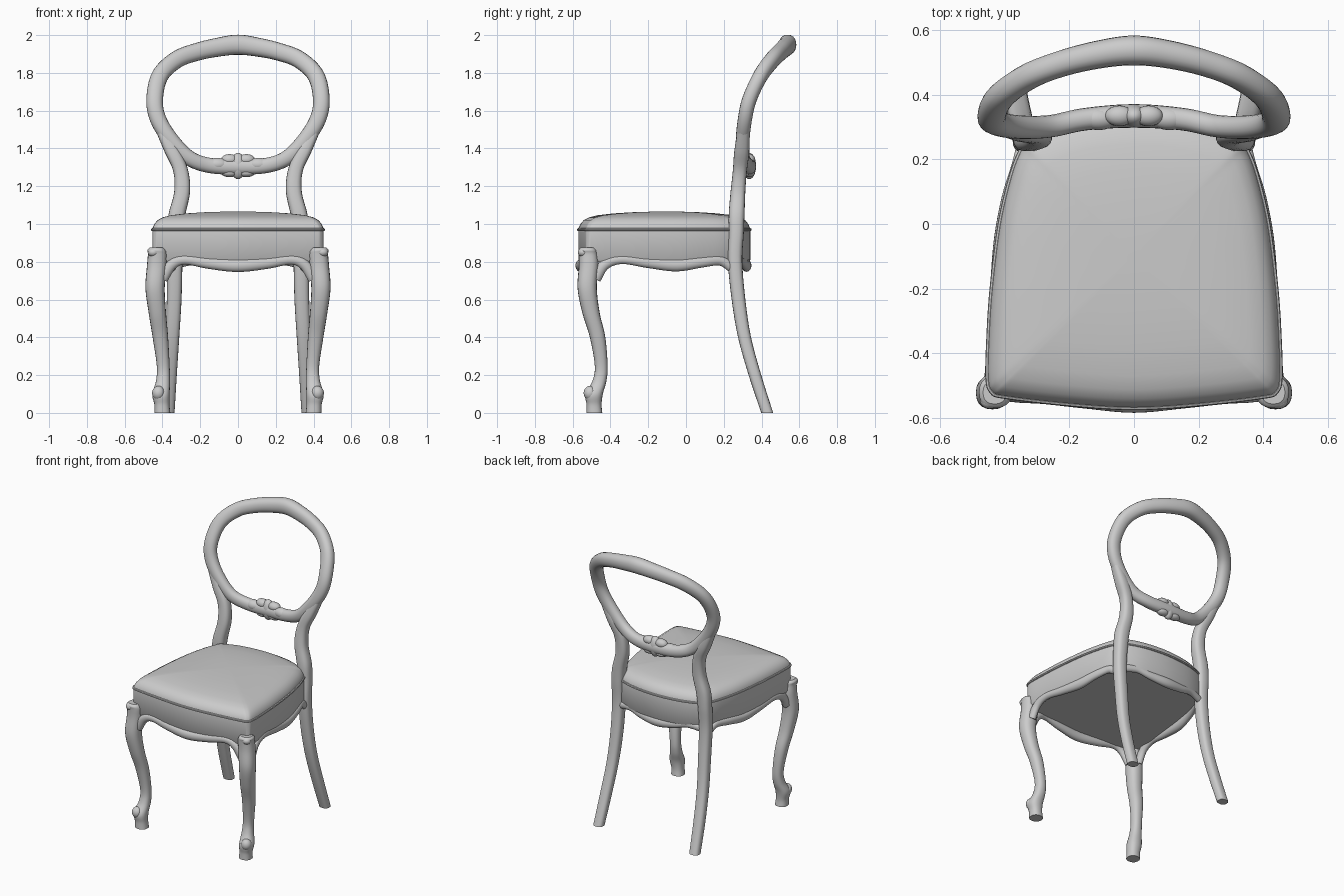
import bpy, bmesh
from math import cos, sin, pi, copysign
from mathutils import Vector

if "Cube" in bpy.data.objects:
    bpy.data.objects.remove(bpy.data.objects["Cube"])


def spline(pts, closed=False, steps=6):
    """Catmull-Rom interpolation of points of any dimension."""
    p, n, out = pts, len(pts), []
    for i in range(n if closed else n - 1):
        q = [p[(i + k) % n] if closed else p[min(max(i + k, 0), n - 1)] for k in (-1, 0, 1, 2)]
        for s in range(steps):
            t = s / steps
            out.append([0.5 * (2 * b + (c - a) * t + (2 * a - 5 * b + 4 * c - d) * t * t
                               + (3 * b - a - 3 * c + d) * t ** 3) for a, b, c, d in zip(*q)])
    if not closed:
        out.append(list(p[-1]))
    return out


def mirrored(half, closed=False):
    """Half path starting at x = 0 -> full path across the centre."""
    left = [(-p[0],) + tuple(p[1:]) for p in reversed(half[1:-1] if closed else half[1:])]
    return list(half) + left if closed else left + list(half)


def loft(name, rings, closed=False, mirror=False):
    bm = bmesh.new()
    vs = [[bm.verts.new(c) for c in r] for r in rings]
    n = len(vs[0])
    for i in range(len(vs) if closed else len(vs) - 1):
        a, b = vs[i], vs[(i + 1) % len(vs)]
        for j in range(n):
            bm.faces.new((a[j], a[(j + 1) % n], b[(j + 1) % n], b[j]))
    if not closed:
        bm.faces.new(vs[0])
        bm.faces.new(vs[-1])
    return finish(name, bm, mirror)


def finish(name, bm, mirror=False):
    bmesh.ops.recalc_face_normals(bm, faces=bm.faces)
    me = bpy.data.meshes.new(name)
    bm.to_mesh(me)
    bm.free()
    ob = bpy.data.objects.new(name, me)
    bpy.context.collection.objects.link(ob)
    if mirror:
        ob.modifiers.new("Mirror", 'MIRROR')
    return ob


def tube(name, pts, ref=None, closed=False, mirror=False, power=1.0, depth=1.0, n=20):
    """Sweep along (x, y, z, radius); without ref the rings stay horizontal."""
    path, rings = spline(pts, closed), []
    m = len(path)
    for i, (x, y, z, r) in enumerate(path):
        a, b = Vector((1, 0, 0)), Vector((0, 1, 0))
        if ref:
            i0, i1 = ((i - 1) % m, (i + 1) % m) if closed else (max(i - 1, 0), min(i + 1, m - 1))
            t = (Vector(path[i1][:3]) - Vector(path[i0][:3])).normalized()
            a = t.cross(Vector(ref)).normalized()
            b = a.cross(t).normalized()
        ring = []
        for k in range(n):
            c, s = cos(2 * pi * k / n), sin(2 * pi * k / n)
            c, s = copysign(abs(c) ** power, c), copysign(abs(s) ** power, s)
            ring.append(Vector((x, y, z)) + a * r * c + b * r * depth * s)
        rings.append(ring)
    return loft(name, rings, closed, mirror)


def lobe(name, loc, size, mirror=True):
    bm = bmesh.new()
    bmesh.ops.create_uvsphere(bm, u_segments=20, v_segments=12, radius=1)
    for v in bm.verts:
        v.co = Vector([l + c * s for l, c, s in zip(loc, v.co, size)])
    return finish(name, bm, mirror)


# Seat: straight band with a domed upholstered top
half = [(0, -.575), (.2, -.563), (.4, -.54), (.445, -.525), (.458, -.48), (.455, -.35), (.445, -.2),
        (.42, 0), (.385, .15), (.355, .23), (.325, .275), (.19, .325), (0, .345)]
outline = spline(mirrored(half, closed=True), closed=True)
levels = [(.975, .80), (.99, .81), (.99, .96), (.985, .98), (.965, 1.0), (.93, 1.02), (.87, 1.035),
          (.78, 1.046), (.6, 1.056), (.4, 1.062), (.2, 1.065), (.05, 1.066)]
loft("seat", [[(x * s, -.1 + (y + .1) * s, z) for x, y in outline] for s, z in levels])
tube("seat_piping", [(x * .988, -.1 + (y + .1) * .988, .97, .008) for x, y in outline[::3]],
     ref=(0, 0, 1), closed=True, n=8)

# Scalloped rails under the seat
tube("front_rail", mirrored([(0, -.558, .78, .034), (.15, -.548, .792, .03), (.28, -.538, .81, .025),
                             (.35, -.532, .785, .028), (.40, -.525, .71, .03)]), ref=(0, 1, 0), depth=.8)
tube("side_rail", [(.44, -.48, .71, .03), (.438, -.43, .785, .028), (.436, -.34, .812, .024),
                   (.424, -.2, .795, .028), (.408, -.05, .782, .033), (.388, .08, .797, .028),
                   (.36, .18, .805, .025), (.345, .24, .77, .025)], ref=(1, 0, 0), mirror=True, depth=.8)
tube("back_rail", mirrored([(0, .32, .78, .033), (.12, .31, .79, .028), (.22, .293, .808, .024),
                            (.33, .265, .79, .026)]), ref=(0, 1, 0), depth=.8)

# Cabriole front legs
tube("front_leg", [(.432, -.522, .875, .036), (.432, -.522, .862, .048), (.427, -.518, .84, .05),
                   (.43, -.515, .78, .052), (.439, -.523, .66, .051), (.427, -.503, .53, .046),
                   (.411, -.468, .4, .041), (.396, -.449, .25, .034), (.397, -.458, .17, .037),
                   (.408, -.486, .1, .046), (.403, -.487, .045, .04), (.40, -.485, 0, .042)],
     mirror=True, power=.85)
lobe("foot_scroll", (.421, -.508, .105), (.034, .034, .038))
lobe("knee_scroll", (.448, -.545, .85), (.03, .028, .024))

# Back legs continuing up into the stiles
tube("back_leg_stile", [(.37, .43, 0, .034), (.36, .365, .2, .036), (.348, .31, .4, .037),
                        (.338, .278, .6, .039), (.335, .26, .8, .041), (.333, .266, .95, .043),
                        (.323, .268, 1.05, .045), (.296, .275, 1.17, .042), (.303, .285, 1.28, .04),
                        (.345, .295, 1.38, .043), (.395, .303, 1.48, .035)],
     mirror=True, power=.75, depth=.93)

# Oval back frame, leaning backwards at the crest
oval = [(0, .335, 1.303, .042), (.15, .325, 1.31, .04), (.26, .303, 1.35, .04), (.355, .3, 1.445, .042),
        (.423, .312, 1.555, .043), (.441, .336, 1.66, .044), (.413, .395, 1.785, .045),
        (.325, .458, 1.87, .046), (.215, .5, 1.912, .047), (.1, .527, 1.937, .05), (0, .538, 1.949, .053)]
tube("back_frame", mirrored(oval, closed=True), ref=(0, 1, 0), closed=True, power=.9, depth=.87)

# Carved ornament on the lower back rail
lobe("carving_center", (0, .335, 1.307), (.04, .036, .07), mirror=False)
lobe("carving_upper_leaf", (.045, .335, 1.34), (.045, .032, .03))
lobe("carving_lower_leaf", (.045, .335, 1.272), (.045, .03, .024))
lobe("carving_side_leaf", (.11, .326, 1.315), (.06, .035, .035))

bpy.ops.object.select_all(action='SELECT')
bpy.context.view_layer.objects.active = bpy.data.objects["seat"]
bpy.ops.object.shade_smooth_by_angle(angle=0.7)
